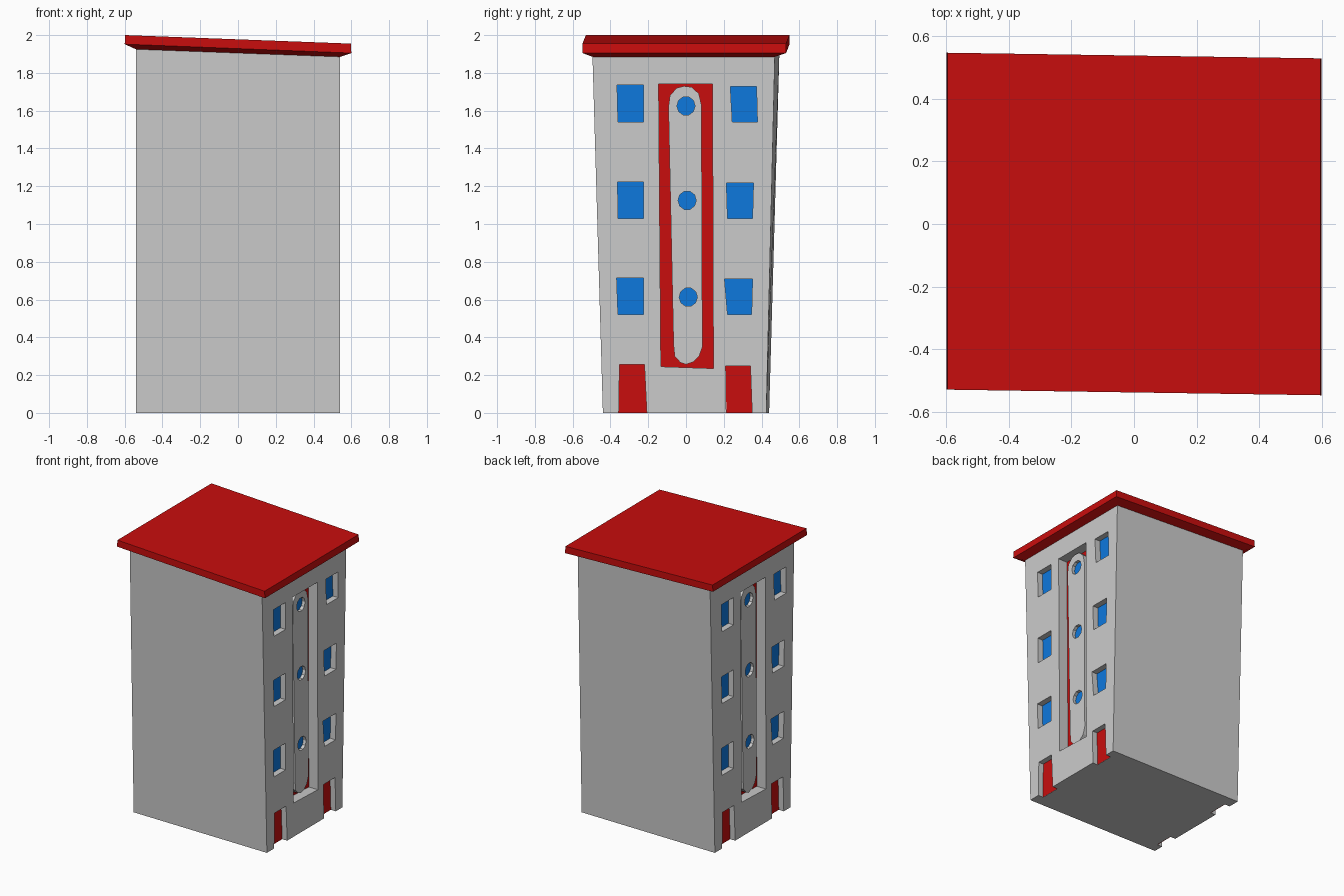
import bpy, bmesh, math

if "Cube" in bpy.data.objects:
    bpy.data.objects.remove(bpy.data.objects["Cube"])

WALL = 0.54
WINDOW_D, DOOR_D, BAND_D, PANEL_D, PORT_D = 0.045, 0.042, 0.035, 0.075, 0.06


def material(name, rgb):
    m = bpy.data.materials.new(name)
    m.diffuse_color = (*rgb, 1)
    m.use_nodes = True
    m.node_tree.nodes["Principled BSDF"].inputs["Base Color"].default_value = m.diffuse_color
    return m


red = material("red", (0.58, 0.004, 0.004))
blue = material("blue", (0.004, 0.19, 0.73))


def to_object(bm, name, mat=None):
    bmesh.ops.recalc_face_normals(bm, faces=bm.faces)
    me = bpy.data.meshes.new(name)
    bm.to_mesh(me)
    bm.free()
    ob = bpy.data.objects.new(name, me)
    bpy.context.collection.objects.link(ob)
    if mat:
        me.materials.append(mat)
    return ob


def place(side, depth, y, z):
    # facade coordinates to world; the -x facade is turned round and a bit taller
    return (side * (WALL - depth), side * y, z * (1 if side > 0 else 1.021))


def prism(bm, side, outline, d0, d1):
    a = [bm.verts.new(place(side, d0, y, z)) for y, z in outline]
    b = [bm.verts.new(place(side, d1, y, z)) for y, z in outline]
    bm.faces.new(a)
    bm.faces.new(b[::-1])
    for i in range(len(a)):
        j = (i + 1) % len(a)
        bm.faces.new((a[i], a[j], b[j], b[i]))


def plate(side, outlines, depth, name, mat):
    bm = bmesh.new()
    for o in outlines:
        f = bm.faces.new([bm.verts.new(place(side, depth, y, z)) for y, z in o])
        f.normal_update()
        if f.normal.x * side < 0:
            f.normal_flip()
    me = bpy.data.meshes.new(name)
    bm.to_mesh(me)
    bm.free()
    me.materials.append(mat)
    bpy.context.collection.objects.link(bpy.data.objects.new(name, me))


def cut(target, cutter):
    mod = target.modifiers.new("cut", 'BOOLEAN')
    mod.operation, mod.solver, mod.object = 'DIFFERENCE', 'EXACT', cutter
    bpy.context.view_layer.objects.active = target
    bpy.ops.object.modifier_apply(modifier=mod.name)
    bpy.data.objects.remove(cutter)


def shell(rings, name, mat=None):
    # stacked four-cornered rings, capped at both ends
    bm = bmesh.new()
    vs = [[bm.verts.new(p) for p in r] for r in rings]
    bm.faces.new(vs[0])
    bm.faces.new(vs[-1])
    for lo, hi in zip(vs, vs[1:]):
        for i in range(4):
            j = (i + 1) % 4
            bm.faces.new((lo[i], lo[j], hi[j], hi[i]))
    return to_object(bm, name, mat)


def ring(x, ymin, ymax, z_left, z_right):
    # ymin and ymax belong to the +x end; the -x end is its half-turn
    return [(x, ymin, z_right), (x, ymax, z_right), (-x, -ymin, z_left), (-x, -ymax, z_left)]


def quad(top, bottom, z1, z0):
    return [(bottom[0], z0), (bottom[1], z0), (top[1], z1), (top[0], z1)]


# facade outlines (y, z)
windows = [
    quad((-.365, -.225), (-.36, -.225), 1.735, 1.54),
    quad((-.362, -.225), (-.36, -.225), 1.222, 1.03),
    quad((-.367, -.225), (-.36, -.225), .714, .52),
    quad((.235, .373), (.245, .378), 1.727, 1.54),
    quad((.214, .357), (.22, .352), 1.217, 1.03),
    quad((.204, .352), (.22, .347), .71, .52)]
doors = [quad((-.352, -.22), (-.357, -.205), .255, 0),
         quad((.21, .341), (.214, .352), .248, 0)]
panel = [(-.133, .245), (.145, .235), (.14, 1.742), (-.145, 1.742)]
band = [(-.093, 1.62), (-.085, 1.68), (-.05, 1.72), (-.01, 1.73), (.03, 1.725), (.068, 1.69),
        (.082, 1.63), (.087, .35), (.07, .30), (.04, .27), (0, .257), (-.03, .267),
        (-.06, .30), (-.066, .36)]
ports = [[(y + .048 * math.cos(t * math.tau / 10), z + .05 * math.sin(t * math.tau / 10))
          for t in range(10)] for y, z in ((0, 1.625), (.006, 1.125), (.012, .613))]

# walls and roof
wall_top = ring(WALL, -.495, .47, 1.925, 1.885)
walls = shell([ring(WALL, -.44, .425, 0, 0), wall_top], "walls")
shell([wall_top, ring(.6, -.548, .53, 1.952, 1.905), ring(.597, -.548, .53, 2.0, 1.955)],
      "roof", red)

for side, tag in ((1, "right"), (-1, "left")):
    # recesses in the wall
    bm = bmesh.new()
    for o in windows:
        prism(bm, side, o, -.05, WINDOW_D)
    for o in doors:
        prism(bm, side, [(y, z or -.05) for y, z in o], -.05, DOOR_D)
    prism(bm, side, panel, -.05, PANEL_D)
    cut(walls, to_object(bm, "recess_cutter"))

    # coloured backs of the recesses
    plate(side, windows, WINDOW_D - .002, tag + "_windows", blue)
    plate(side, doors, DOOR_D - .002, tag + "_doors", red)
    plate(side, [panel], PANEL_D - .002, tag + "_tall_panel", red)

    # rounded band with round windows
    bm = bmesh.new()
    prism(bm, side, band, BAND_D, PANEL_D)
    strip = to_object(bm, tag + "_rounded_band")
    bm = bmesh.new()
    for o in ports:
        prism(bm, side, o, 0, PORT_D)
    cut(strip, to_object(bm, "port_cutter"))
    plate(side, ports, PORT_D - .002, tag + "_round_windows", blue)
